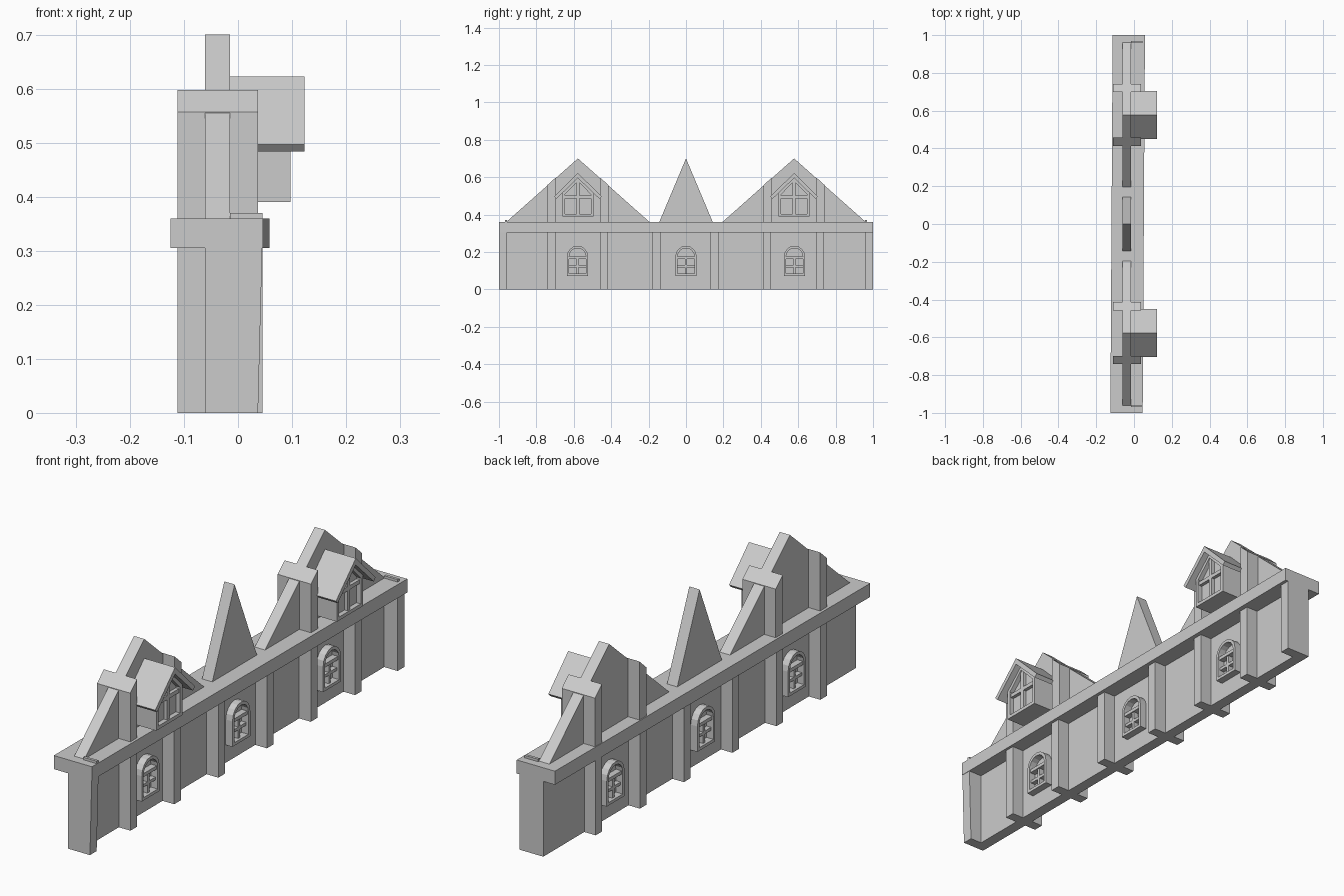
import bpy
from math import sin, cos, pi

if "Cube" in bpy.data.objects:
    bpy.data.objects.remove(bpy.data.objects["Cube"])


def mesh(name, verts, faces):
    me = bpy.data.meshes.new(name)
    me.from_pydata(verts, [], faces)
    ob = bpy.data.objects.new(name, me)
    bpy.context.collection.objects.link(ob)
    return ob


def prism(name, prof, x0, x1):
    """Extrude a counter-clockwise (y, z) profile along x."""
    n = len(prof)
    v = [(x, y, z) for x in (x0, x1) for y, z in prof]
    f = [tuple(range(n))[::-1], tuple(range(n, 2 * n))]
    f += [(i, (i + 1) % n, n + (i + 1) % n, n + i) for i in range(n)]
    return mesh(name, v, f)


def box(name, x0, x1, y0, y1, z0, z1):
    return prism(name, [(y0, z0), (y1, z0), (y1, z1), (y0, z1)], x0, x1)


def ring(name, outer, inner, x0, x1):
    """Frame between two matching (y, z) outlines, extruded along x."""
    n = len(outer)
    v = [(x, y, z) for x in (x0, x1) for p in (outer, inner) for y, z in p]
    f = []
    for i in range(n):
        j = (i + 1) % n
        f += [(2*n+i, 2*n+j, 3*n+j, 3*n+i), (j, i, n+i, n+j),
              (i, j, 2*n+j, 2*n+i), (n+j, n+i, 3*n+i, 3*n+j)]
    return mesh(name, v, f)


def arch(c, half, z0, spring, radius_z, steps=8):
    pts = [(c - half, z0), (c + half, z0)]
    pts += [(c + half * cos(pi * i / steps), spring + radius_z * sin(pi * i / steps))
            for i in range(steps + 1)]
    return pts


BACK, FRONT = -0.061, -0.015      # wall faces
P_BACK, P_FRONT = -0.112, 0.037   # pilaster faces

# Main wall
box("wall", BACK, FRONT, -1, 1, 0, 0.31)

# Cornice band, slightly out of square
band = box("cornice_band", -0.119, 0.052, -1, 1, 0.305, 0.36)
for v in band.data.vertices:
    v.co.x += 0.006 * v.co.y

# Lower pilasters and end posts
for y in (-0.72, -0.44, -0.158, 0.153, 0.434, 0.717):
    box("pilaster", P_BACK, P_FRONT, y - 0.021, y + 0.021, 0, 0.31)
for s in (-1, 1):
    a, b = sorted((s * 0.957, s))
    post = box("end_post", FRONT, 0.045, a, b, 0, 0.31)
    if s < 0:
        for v in post.data.vertices:
            if v.co.x > 0 and v.co.z < 0.1:
                v.co.x = P_FRONT
    a, b = sorted((s * 0.957, s * 0.968))
    box("end_post_tip", FRONT, 0.045, a, b, 0.35, 0.37)

# Centre spike
prism("centre_gable", [(-0.145, 0.355), (0.145, 0.355), (0, 0.7)], BACK, FRONT)


def arched_window(c, side):
    """Arched window on the front (side=1) or back (side=-1) wall face."""
    base = FRONT if side > 0 else BACK

    def span(a, b):
        return sorted((base + side * a, base + side * b))
    ring("window_frame", arch(c, 0.057, 0.072, 0.175, 0.058),
         arch(c, 0.045, 0.084, 0.175, 0.045), *span(-0.005, 0.03))
    box("window_transom", *span(-0.005, 0.025), c - 0.047, c + 0.047, 0.163, 0.177)
    box("window_mullion", *span(-0.005, 0.02), c - 0.006, c + 0.006, 0.08, 0.17)
    box("window_bar", *span(-0.005, 0.02), c - 0.047, c + 0.047, 0.118, 0.13)


def dormer(c):
    """Roof dormer with a gabled window."""
    body = [(c - 0.083, 0.39), (c + 0.083, 0.39), (c + 0.083, 0.515),
            (c, 0.598), (c - 0.083, 0.515)]
    pane = [(c - 0.069, 0.404), (c + 0.069, 0.404), (c + 0.069, 0.508),
            (c, 0.578), (c - 0.069, 0.508)]
    prism("dormer_body", body, FRONT - 0.005, 0.078)
    ring("dormer_frame", body, pane, 0.078, 0.097)
    box("dormer_mullion", 0.075, 0.092, c - 0.008, c + 0.008, 0.4, 0.582)
    box("dormer_bar", 0.075, 0.092, c - 0.071, c + 0.071, 0.485, 0.501)
    prism("dormer_roof", [(c, 0.595), (c + 0.115, 0.484), (c + 0.127, 0.497),
                          (c, 0.622), (c - 0.127, 0.497), (c - 0.115, 0.484)],
          FRONT - 0.005, 0.123)


for c in (-0.58, 0, 0.58):
    for side in (1, -1):
        arched_window(c, side)

# Large gables with raking pilasters and dormers
for c in (-0.578, 0.578):
    prism("large_gable", [(c - 0.389, 0.355), (c + 0.389, 0.355), (c, 0.7)], BACK, FRONT)
    for s in (-1, 1):
        near, far = c + s * 0.120, c + s * 0.164
        prof = [(near, 0.355), (far, 0.355), (far, 0.557), (near, 0.597)]
        prism("gable_pilaster", prof if s > 0 else prof[::-1], P_BACK, P_FRONT)
    dormer(c)
